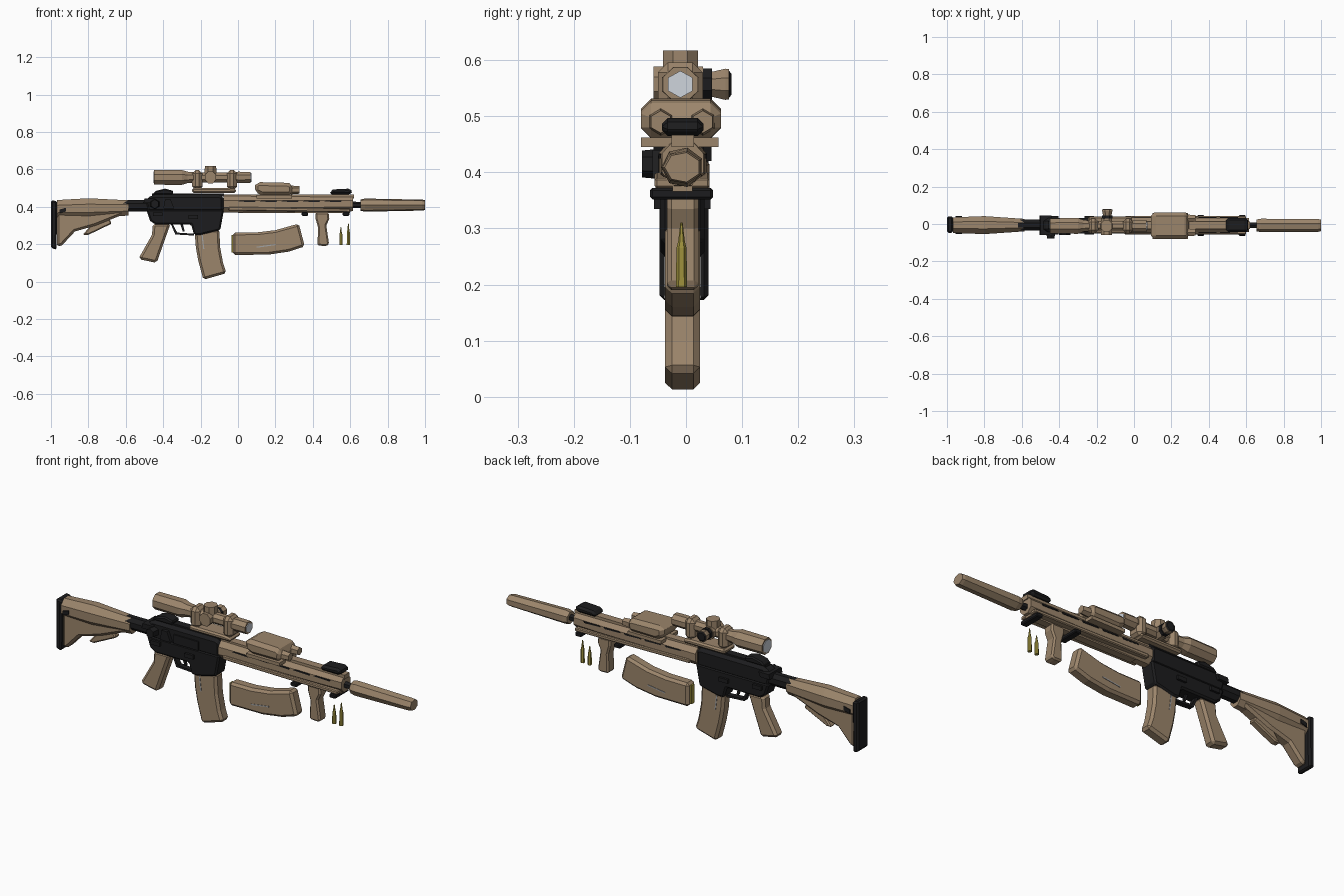
import bpy, bmesh, math
from mathutils import Vector

def mat(name, c):
    m = bpy.data.materials.new(name)
    m.diffuse_color = (*c, 1)
    return m

TAN = mat("tan", (0.33, 0.235, 0.148))
BLACK = mat("black", (0.012, 0.012, 0.013))
BRASS = mat("brass", (0.34, 0.28, 0.045))
GLASS = mat("pale_glass", (0.62, 0.66, 0.72))
GREY = mat("grey", (0.36, 0.36, 0.36))
YC = -0.006  # the rifle's mid plane

def finish(name, bm, m, bevel=0.0):
    bmesh.ops.recalc_face_normals(bm, faces=bm.faces)
    me = bpy.data.meshes.new(name)
    bm.to_mesh(me)
    bm.free()
    me.materials.append(m)
    ob = bpy.data.objects.new(name, me)
    bpy.context.collection.objects.link(ob)
    if bevel:
        b = ob.modifiers.new("chamfer", 'BEVEL')
        b.width, b.segments, b.limit_method = bevel, 1, 'ANGLE'
        b.angle_limit = math.radians(40)
    return ob

def plate(name, pts, y0, y1, m, bevel=0.0):
    """Side profile in x,z extruded from y0 to y1."""
    bm = bmesh.new()
    f = bm.faces.new([bm.verts.new((x, y0, z)) for x, z in pts])
    r = bmesh.ops.extrude_face_region(bm, geom=[f])
    for v in r['geom']:
        if isinstance(v, bmesh.types.BMVert):
            v.co.y = y1
    return finish(name, bm, m, bevel)

def box(name, x0, x1, y0, y1, z0, z1, m, bevel=0.0):
    return plate(name, [(x0, z0), (x1, z0), (x1, z1), (x0, z1)], y0, y1, m, bevel)

def loft(name, rings, m, n=8, axis='X', c=(0, 0), turn=0.5):
    """Tube along an axis; rings are (position, half width, half height, rise)."""
    bm = bmesh.new()
    loops = []
    for p, a, b, rise in rings:
        loop = []
        for i in range(n):
            t = 2 * math.pi * (i + turn) / n
            u, v = c[0] + a * math.cos(t), c[1] + rise + b * math.sin(t)
            co = {'X': (p, u, v), 'Y': (u, p, v), 'Z': (u, v, p)}[axis]
            loop.append(bm.verts.new(co))
        loops.append(loop)
    for l0, l1 in zip(loops, loops[1:]):
        for i in range(n):
            bm.faces.new((l0[i], l0[(i + 1) % n], l1[(i + 1) % n], l1[i]))
    bm.faces.new(loops[0])
    bm.faces.new(loops[-1])
    return finish(name, bm, m)

# Stock: butt pad, wide cheek body, thin lower web, lever, buffer tube
plate("butt_pad", [(-1, 0.18), (-0.97, 0.17), (-0.967, 0.43), (-1, 0.435)], -0.047, 0.04, BLACK, 0.008)
loft("stock_body", [(-0.968, 0.045, 0.052, -0.004), (-0.8, 0.052, 0.058, 0),
                    (-0.585, 0.036, 0.044, 0.002)], TAN, 8, c=(YC, 0.392))
plate("stock_web", [(-0.968, 0.185), (-0.94, 0.195), (-0.872, 0.268), (-0.76, 0.3), (-0.61, 0.36),
                    (-0.6, 0.4), (-0.968, 0.41)], -0.037, 0.025, TAN, 0.012)
plate("stock_lever", [(-0.83, 0.25), (-0.8, 0.25), (-0.675, 0.31), (-0.69, 0.34), (-0.78, 0.31)],
      -0.025, 0.013, TAN, 0.006)
for y in (-0.054, 0.036):
    plate("stock_slot", [(-0.955, 0.365), (-0.92, 0.375), (-0.92, 0.395), (-0.955, 0.385)], y, y + 0.006, BLACK)
loft("buffer_tube", [(-0.62, 0.032, 0.034, 0), (-0.47, 0.032, 0.034, 0)], BLACK, 8, c=(YC, 0.405))

# Receiver
plate("upper_receiver", [(-0.485, 0.37), (-0.075, 0.37), (-0.075, 0.455), (-0.1, 0.465), (-0.46, 0.465),
                         (-0.5, 0.43)], -0.043, 0.031, BLACK, 0.015)
plate("lower_receiver", [(-0.49, 0.385), (-0.47, 0.325), (-0.44, 0.305), (-0.25, 0.305), (-0.235, 0.25),
                         (-0.2, 0.25), (-0.095, 0.275), (-0.075, 0.385)], -0.045, 0.033, BLACK, 0.008)
box("receiver_rail", -0.46, -0.075, -0.025, 0.013, 0.455, 0.472, BLACK)
plate("charging_handle", [(-0.505, 0.42), (-0.45, 0.42), (-0.44, 0.445), (-0.5, 0.445)], -0.058, 0.045, BLACK)
loft("forward_assist", [(-0.078, 0.022, 0.024, 0), (-0.035, 0.03, 0.028, 0)], BLACK, 6, 'Y', (-0.445, 0.415))
plate("deflector", [(-0.4, 0.39), (-0.34, 0.39), (-0.36, 0.44), (-0.39, 0.44)], -0.06, -0.04, BLACK)
box("port_cover", -0.33, -0.19, -0.05, -0.04, 0.385, 0.43, BLACK)
for x, z in ((-0.43, 0.36), (-0.24, 0.345)):
    box("control_lever", x - 0.025, x + 0.025, -0.057, 0.044, z - 0.01, z + 0.01, BLACK)
plate("rear_sight", [(-0.46, 0.465), (-0.35, 0.465), (-0.345, 0.485), (-0.39, 0.497), (-0.44, 0.485)],
      -0.035, 0.023, BLACK, 0.006)

# Trigger and guard
plate("trigger_guard", [(-0.36, 0.31), (-0.335, 0.252), (-0.235, 0.246), (-0.235, 0.256), (-0.325, 0.262),
                        (-0.35, 0.31)], -0.02, 0.008, BLACK)
plate("trigger", [(-0.31, 0.31), (-0.295, 0.31), (-0.285, 0.268), (-0.295, 0.268)], -0.012, 0, BLACK)

# Pistol grip
plate("pistol_grip", [(-0.455, 0.31), (-0.36, 0.31), (-0.375, 0.27), (-0.435, 0.1), (-0.53, 0.12),
                      (-0.525, 0.135), (-0.46, 0.25)], -0.036, 0.024, TAN, 0.012)

# Fitted magazine and loose magazine, each with a grey round-counter strip
plate("magazine", [(-0.232, 0.27), (-0.1, 0.28), (-0.095, 0.18), (-0.08, 0.1), (-0.062, 0.045), (-0.185, 0.01),
                   (-0.212, 0.11), (-0.225, 0.18)], -0.037, 0.025, TAN, 0.012)
plate("loose_magazine", [(-0.028, 0.262), (0.1, 0.263), (0.2, 0.275), (0.325, 0.31), (0.357, 0.188), (0.27, 0.16),
                         (0.16, 0.144), (-0.028, 0.143)], -0.037, 0.025, TAN, 0.012)
for y in (-0.039, 0.025):
    plate("magazine_strip", [(-0.195, 0.25), (-0.189, 0.25), (-0.18, 0.175), (-0.186, 0.175)], y, y + 0.002, GREY)
    plate("loose_magazine_strip", [(0.1, 0.181), (0.2, 0.195), (0.2, 0.201), (0.1, 0.187)], y, y + 0.002, GREY)
box("top_round", -0.036, -0.02, -0.018, 0.006, 0.155, 0.25, BRASS)

# Handguard with rail, side ribs, slots
loft("handguard", [(-0.078, 0.046, 0.05, 0), (0.1, 0.044, 0.048, 0), (0.45, 0.042, 0.046, 0),
                   (0.615, 0.04, 0.044, 0.002)], TAN, 8, c=(YC, 0.415))
box("handguard_rail", -0.075, 0.62, -0.026, 0.014, 0.445, 0.467, TAN)
box("handguard_lower_rail", 0.0, 0.6, -0.024, 0.012, 0.366, 0.38, TAN)
plate("handguard_side_rib", [(-0.05, 0.38), (0.6, 0.372), (0.6, 0.39), (-0.05, 0.4)], -0.056, 0.042, TAN, 0.004)
for i in range(5):
    x = 0.0 + i * 0.115
    for y in (-0.049, 0.033):
        plate("handguard_slot", [(x, 0.428), (x + 0.09, 0.425), (x + 0.095, 0.433), (x + 0.01, 0.434)],
              y, y + 0.004, BLACK)
for x in (0.34, 0.56):
    box("sling_socket", x, x + 0.035, -0.064, 0.048, 0.352, 0.372, BLACK, 0.004)
plate("front_sight", [(0.49, 0.465), (0.6, 0.465), (0.615, 0.485), (0.59, 0.497), (0.51, 0.493), (0.495, 0.485)],
      -0.043, 0.031, BLACK, 0.012)

# Barrel and suppressor
loft("barrel", [(0.58, 0.018, 0.018, 0), (0.68, 0.016, 0.016, 0)], BLACK, 6, c=(YC, 0.41))
loft("suppressor", [(0.655, 0.033, 0.031, 0), (0.68, 0.038, 0.036, 0), (0.985, 0.036, 0.03, 0),
                    (1.0, 0.032, 0.027, 0)], TAN, 7, c=(YC, 0.409))

# Vertical foregrip
plate("foregrip", [(0.415, 0.37), (0.485, 0.37), (0.488, 0.335), (0.472, 0.3), (0.487, 0.2), (0.475, 0.19),
                   (0.425, 0.193), (0.428, 0.29), (0.415, 0.335)], -0.034, 0.022, TAN, 0.012)

# Aiming module on the rail
box("module_clamp", 0.1, 0.29, -0.08, 0.058, 0.445, 0.462, TAN)
plate("module_body", [(0.09, 0.478), (0.13, 0.46), (0.29, 0.462), (0.295, 0.515), (0.27, 0.528), (0.1, 0.532),
                      (0.09, 0.515)], -0.08, 0.062, TAN, 0.018)
for y in (-0.045, 0.03):
    loft("module_emitter", [(0.28, 0.024, 0.024, 0), (0.328, 0.02, 0.02, 0)], TAN, 6, c=(y, 0.49))

# Scope: tube, lenses, mount, turrets
loft("scope", [(-0.45, 0.043, 0.042, 0), (-0.3, 0.046, 0.043, 0), (-0.27, 0.034, 0.033, 0), (-0.2, 0.028, 0.028, 0),
               (-0.02, 0.028, 0.028, 0), (0.0, 0.035, 0.033, 0), (0.068, 0.034, 0.032, 0)], TAN, 8, c=(-0.01, 0.557))
loft("rear_lens", [(-0.453, 0.034, 0.033, 0), (-0.446, 0.034, 0.033, 0)], GLASS, 8, c=(-0.01, 0.557))
loft("front_lens", [(0.064, 0.025, 0.024, 0), (0.071, 0.025, 0.024, 0)], GLASS, 6, c=(-0.01, 0.557))
plate("scope_mount", [(-0.245, 0.475), (-0.01, 0.475), (-0.01, 0.495), (-0.05, 0.5), (-0.19, 0.5), (-0.245, 0.5)],
      -0.05, 0.04, TAN, 0.008)
for x in (-0.245, -0.06):
    box("scope_ring", x, x + 0.055, -0.05, 0.03, 0.49, 0.596, TAN, 0.018)
loft("turret_base", [(-0.058, 0.032, 0.034, 0), (0.03, 0.032, 0.034, 0)], TAN, 8, 'Y', (-0.147, 0.557))
loft("top_turret", [(0.575, 0.034, 0.034, 0), (0.617, 0.033, 0.034, 0)], TAN, 8, 'Z', (-0.147, -0.01))
loft("side_turret_ring", [(0.03, 0.03, 0.03, 0), (0.046, 0.03, 0.03, 0)], BLACK, 8, 'Y', (-0.143, 0.557))
loft("side_turret", [(0.046, 0.024, 0.024, 0), (0.07, 0.03, 0.03, 0), (0.077, 0.029, 0.029, 0)], TAN, 8, 'Y',
     (-0.143, 0.557))
loft("side_turret_cap", [(0.077, 0.026, 0.026, 0), (0.081, 0.02, 0.02, 0)], BLACK, 8, 'Y', (-0.143, 0.557))

# Two loose rounds
for x, h in ((0.55, 0.095), (0.59, 0.115)):
    loft("loose_round", [(0.196, 0.01, 0.01, 0), (0.196 + h * 0.6, 0.009, 0.009, 0), (0.196 + h * 0.7, 0.006, 0.006, 0),
                         (0.196 + h, 0.002, 0.002, 0)], BRASS, 6, 'Z', (x, -0.008))
